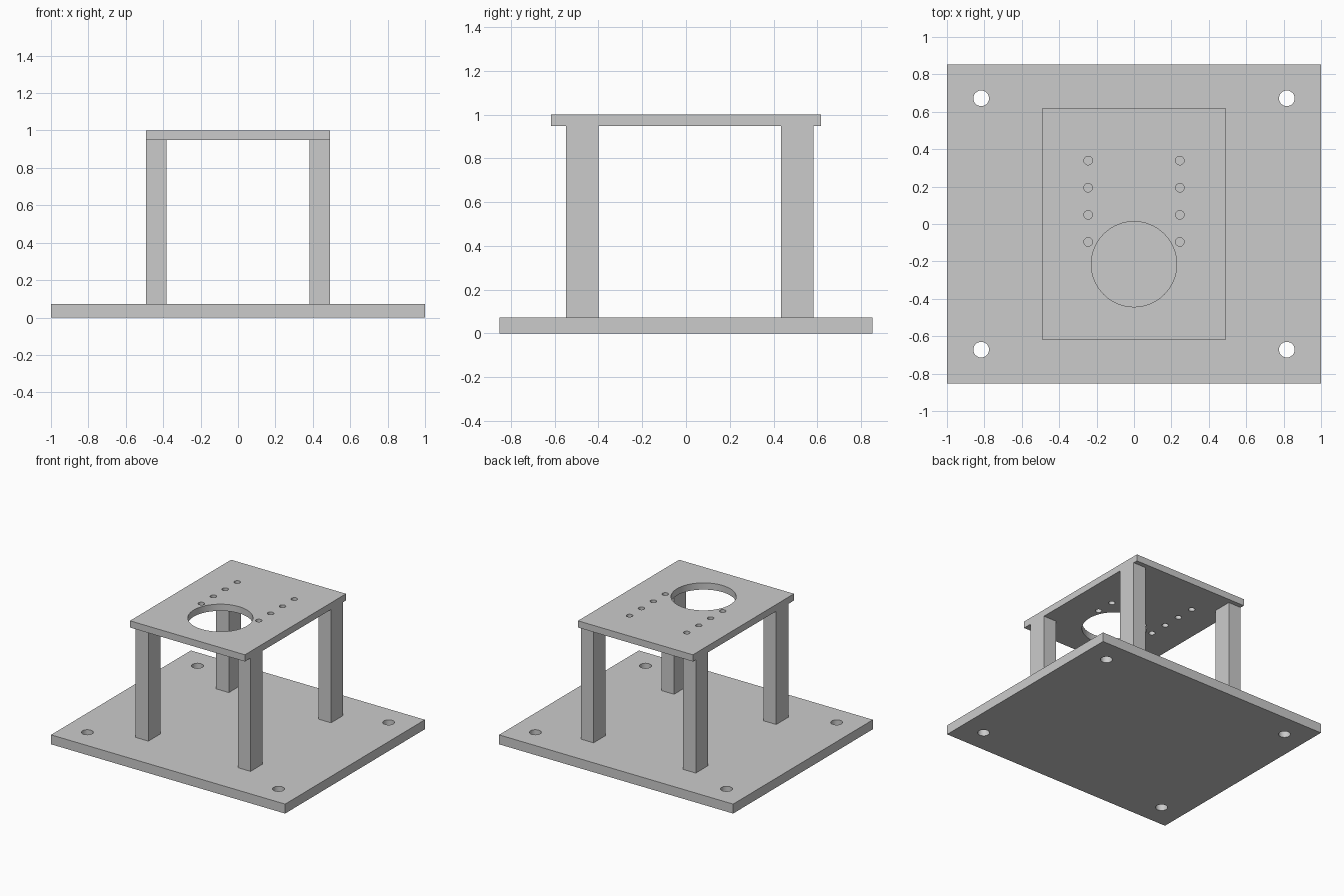
import bpy
import bmesh
import math
from mathutils import Matrix, Vector

cube = bpy.data.objects.get("Cube")
if cube:
    bpy.data.objects.remove(cube, do_unlink=True)

GREY = (0.6, 0.6, 0.6, 1.0)
metal = bpy.data.materials.new("plain_grey")
metal.use_nodes = True
metal.diffuse_color = GREY
metal.node_tree.nodes["Principled BSDF"].inputs["Base Color"].default_value = GREY


def add_object(name, bm):
    mesh = bpy.data.meshes.new(name)
    bm.to_mesh(mesh)
    bm.free()
    mesh.materials.append(metal)
    obj = bpy.data.objects.new(name, mesh)
    bpy.context.collection.objects.link(obj)
    return obj


def box(name, low, high):
    low, high = Vector(low), Vector(high)
    bm = bmesh.new()
    bmesh.ops.create_cube(bm, size=1, matrix=Matrix.Translation((low + high) / 2)
                          @ Matrix.Diagonal((*(high - low), 1)))
    return add_object(name, bm)


def drill(plate, holes, z):
    """Cut round vertical holes, given as (x, y, radius), through a plate."""
    bm = bmesh.new()
    for x, y, radius in holes:
        bmesh.ops.create_cone(bm, cap_ends=True, segments=64 if radius > 0.1 else 32,
                              radius1=radius, radius2=radius, depth=0.4,
                              matrix=Matrix.Translation((x, y, z)))
    cutter = add_object(plate.name + "_hole_cutter", bm)
    cutter.hide_render = True
    cut = plate.modifiers.new("holes", "BOOLEAN")
    cut.operation = "DIFFERENCE"
    cut.solver = "EXACT"
    cut.object = cutter
    # Apply the cut, then discard the cutter
    bpy.ops.object.select_all(action="DESELECT")
    bpy.context.view_layer.objects.active = plate
    plate.select_set(True)
    bpy.ops.object.modifier_apply(modifier=cut.name)
    bpy.data.objects.remove(cutter, do_unlink=True)
    bpy.ops.object.shade_smooth_by_angle(angle=math.radians(30))


BASE_TOP, PLATE_BOTTOM = 0.073, 0.948

# Base plate with a mounting hole in each corner
base = box("base_plate", (-1, -0.853, 0), (1, 0.853, BASE_TOP))
drill(base, [(sx * 0.817, sy * 0.672, 0.042) for sx in (-1, 1) for sy in (-1, 1)], 0.04)

# Raised plate with one large opening and two rows of screw holes
top = box("top_plate", (-0.491, -0.617, PLATE_BOTTOM), (0.491, 0.617, 1))
screws = [(side * 0.245, -0.096 + 0.145 * i, 0.023) for side in (-1, 1) for i in range(4)]
drill(top, [(0, -0.215, 0.228)] + screws, 0.97)

# Four rectangular legs, flush with the sides of the raised plate
for end, y in (("front", -0.548), ("back", 0.434)):
    for side, x in (("right", -0.491), ("left", 0.382)):
        box(f"{end}_{side}_leg", (x, y, BASE_TOP), (x + 0.109, y + 0.148, PLATE_BOTTOM))
